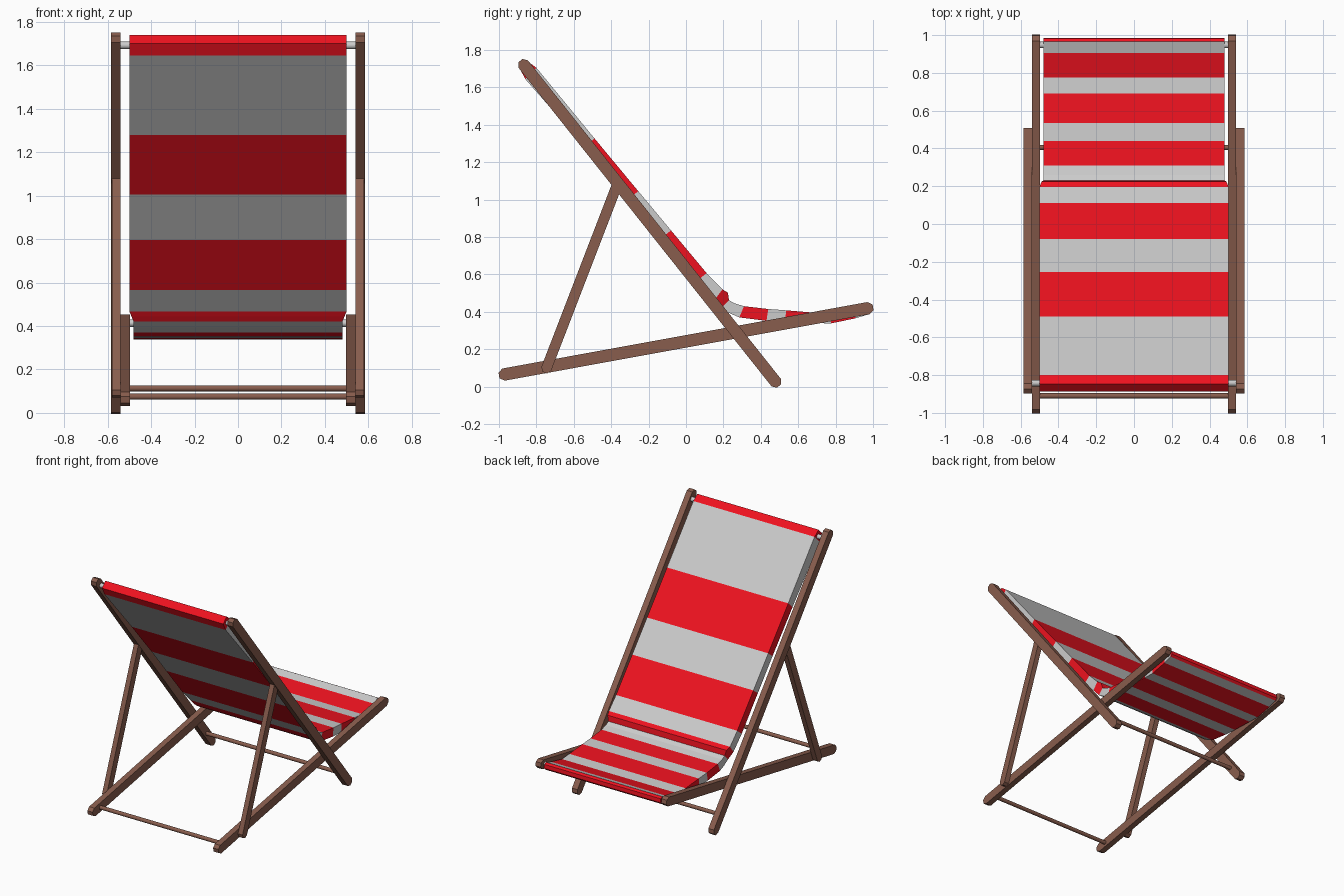
import bpy, bmesh, math
from mathutils import Vector

if "Cube" in bpy.data.objects:
    bpy.data.objects.remove(bpy.data.objects["Cube"])


def material(name, rgb):
    m = bpy.data.materials.new(name)
    m.diffuse_color = (*rgb, 1)
    m.use_nodes = True
    m.node_tree.nodes["Principled BSDF"].inputs["Base Color"].default_value = m.diffuse_color
    return m


WOOD = material("wood", (0.25, 0.11, 0.075))
RED = material("red_cloth", (0.86, 0.006, 0.014))
PALE = material("pale_cloth", (0.8, 0.8, 0.8))


def finish(name, bm, mats):
    bmesh.ops.recalc_face_normals(bm, faces=bm.faces)
    me = bpy.data.meshes.new(name)
    bm.to_mesh(me)
    bm.free()
    for m in mats:
        me.materials.append(m)
    ob = bpy.data.objects.new(name, me)
    bpy.context.collection.objects.link(ob)
    return ob


def beams(name, a, b, half, x0, x1):
    """Mirrored pair of flat beams in the yz plane with chamfered ends."""
    a, b = Vector(a), Vector(b)
    d = (b - a).normalized()
    n = Vector((-d.y, d.x))
    c = half * 0.75
    pts = []
    for end, s in ((a, 1), (b, -1)):
        pts += [end + d * s * c + n * s * half, end + n * s * half * 0.45,
                end - n * s * half * 0.45, end + d * s * c - n * s * half]
    bm = bmesh.new()
    face = bm.faces.new([bm.verts.new((x0, p.x, p.y)) for p in pts])
    ext = bmesh.ops.extrude_face_region(bm, geom=[face])
    moved = [v for v in ext["geom"] if isinstance(v, bmesh.types.BMVert)]
    bmesh.ops.translate(bm, verts=moved, vec=(x1 - x0, 0, 0))
    ob = finish(name, bm, [WOOD])
    ob.modifiers.new("mirror", 'MIRROR')


def bar(name, y, z, r, half, mat=None):
    bpy.ops.mesh.primitive_cylinder_add(vertices=16, radius=r, depth=2 * half,
                                        location=(0, y, z),
                                        rotation=(0, math.pi / 2, 0))
    ob = bpy.context.object
    ob.name = name
    if mat:
        ob.data.materials.append(mat)
    bpy.ops.object.shade_smooth_by_angle()


# Wooden frame
beams("back_post", (-0.885, 1.743), (0.497, 0.003), 0.032, 0.54, 0.585)
beams("base_rail", (-1.0, 0.06), (1.0, 0.424), 0.033, 0.497, 0.54)
beams("rear_prop", (-0.755, 0.075), (-0.362, 1.095), 0.028, 0.542, 0.579)

# Cross bars and cloth rods
bar("rear_cross_bar", -0.91, 0.075, 0.014, 0.52, WOOD)
bar("front_cross_bar", 0.405, 0.113, 0.014, 0.56, WOOD)
bar("top_cloth_rod", -0.842, 1.692, 0.017, 0.56)
bar("seat_cloth_rod", 0.948, 0.413, 0.017, 0.52)

# Striped sling: upper y, z, lower y, z, half width, stripe after it is red
stations = [
    (-0.848, 1.740, -0.888, 1.700, 0.50, 1),
    (-0.800, 1.705, -0.860, 1.645, 0.50, 0),
    (-0.490, 1.328, -0.540, 1.280, 0.50, 1),
    (-0.255, 1.045, -0.305, 1.005, 0.50, 0),
    (-0.080, 0.835, -0.132, 0.795, 0.50, 1),
    (0.110, 0.607, 0.058, 0.565, 0.50, 0),
    (0.195, 0.520, 0.155, 0.467, 0.50, 1),
    (0.224, 0.502, 0.172, 0.443, 0.49, 1),
    (0.230, 0.462, 0.190, 0.420, 0.48, 0),
    (0.260, 0.445, 0.235, 0.392, 0.48, 0),
    (0.310, 0.430, 0.285, 0.370, 0.48, 1),
    (0.440, 0.415, 0.430, 0.352, 0.48, 0),
    (0.535, 0.408, 0.530, 0.345, 0.48, 1),
    (0.690, 0.395, 0.690, 0.340, 0.48, 0),
    (0.775, 0.388, 0.775, 0.338, 0.48, 1),
    (0.905, 0.418, 0.905, 0.365, 0.48, 0),
    (0.965, 0.438, 0.972, 0.385, 0.48, 1),
    (0.983, 0.428, 0.986, 0.400, 0.48, 1),
]
bm = bmesh.new()
rings = []
for ty, tz, by, bz, w, red in stations:
    rings.append([bm.verts.new(p) for p in
                  ((-w, ty, tz), (w, ty, tz), (w, by, bz), (-w, by, bz))])
for i in range(len(rings) - 1):
    for k in range(4):
        j = (k + 1) % 4
        f = bm.faces.new((rings[i][k], rings[i][j], rings[i + 1][j], rings[i + 1][k]))
        f.material_index = stations[i][5]
for ring in (rings[0], rings[-1]):
    bm.faces.new(ring).material_index = 1
finish("striped_sling", bm, [PALE, RED])
